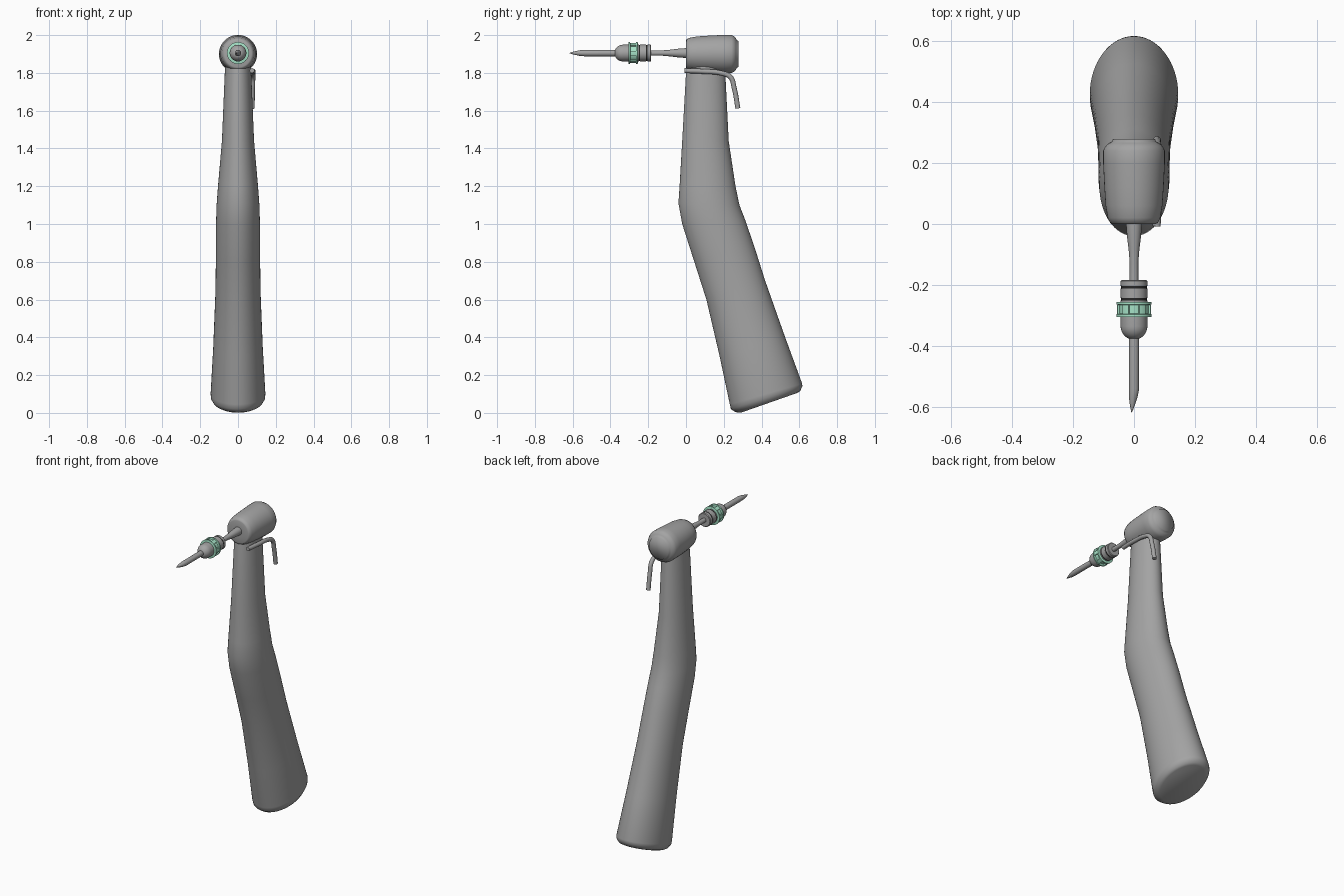
import bpy, bmesh, math
from mathutils import Vector

if "Cube" in bpy.data.objects:
    bpy.data.objects.remove(bpy.data.objects["Cube"])

AXIS_Z = 1.905
STEEL = (0.37, 0.37, 0.37, 1)
GREEN = (0.38, 0.76, 0.57, 1)
BLACK = (0.02, 0.02, 0.02, 1)


def paint(ob, color):
    mat = bpy.data.materials.new(ob.name + "_colour")
    mat.diffuse_color = color
    mat.use_nodes = True
    mat.node_tree.nodes["Principled BSDF"].inputs["Base Color"].default_value = mat.diffuse_color
    ob.data.materials.append(mat)


def finish(name, bm, color=STEEL, angle=35):
    bmesh.ops.recalc_face_normals(bm, faces=bm.faces)
    me = bpy.data.meshes.new(name)
    bm.to_mesh(me)
    bm.free()
    ob = bpy.data.objects.new(name, me)
    bpy.context.collection.objects.link(ob)
    paint(ob, color)
    bpy.ops.object.select_all(action='DESELECT')
    ob.select_set(True)
    bpy.context.view_layer.objects.active = ob
    bpy.ops.object.shade_smooth_by_angle(angle=math.radians(angle))
    return ob


def loft(bm, rings):
    loops = [[bm.verts.new(p) for p in r] for r in rings]
    n = len(loops[0])
    for a, b in zip(loops, loops[1:]):
        for i in range(n):
            j = (i + 1) % n
            bm.faces.new((a[i], a[j], b[j], b[i]))
    bm.faces.new(loops[0])
    bm.faces.new(loops[-1])


def lathe(name, profile, color=STEEL, z=AXIS_Z, sides=48, angle=35):
    """Turned part around a y axis; profile is (y, radius)."""
    bm = bmesh.new()
    turn = [2 * math.pi * i / sides for i in range(sides)]
    loft(bm, [[(r * math.cos(t), y, z + r * math.sin(t)) for t in turn]
              for y, r in profile])
    return finish(name, bm, color, angle)


# Handle: ellipses given by front point, back point and half width
sections = [
    ((0.01, 1.87), (0.20, 1.87), 0.066),
    ((0.00, 1.80), (0.208, 1.80), 0.070),
    ((-0.02, 1.44), (0.226, 1.44), 0.085),
    ((-0.034, 1.20), (0.262, 1.20), 0.106),
    ((-0.04, 1.11), (0.283, 1.10), 0.113),
    ((-0.02, 1.00), (0.312, 1.025), 0.116),
    ((0.044, 0.80), (0.362, 0.88), 0.117),
    ((0.108, 0.60), (0.419, 0.70), 0.119),
    ((0.178, 0.30), (0.525, 0.40), 0.131),
    ((0.232, 0.045), (0.615, 0.155), 0.145),
    ((0.238, 0.020), (0.616, 0.14), 0.143),
    ((0.262, 0.004), (0.604, 0.115), 0.130),
    ((0.29, 0.001), (0.59, 0.106), 0.115),
]
rings = []
for f, b, w in sections:
    front, back = Vector((0, *f)), Vector((0, *b))
    mid, half = (front + back) / 2, (back - front) / 2
    rings.append([mid + half * math.cos(t) + Vector((w * math.sin(t), 0, 0))
                  for t in (2 * math.pi * i / 64 for i in range(64))])
bm = bmesh.new()
loft(bm, rings)
finish("handle", bm, angle=60)

# Head, shaded softly over its ends
lathe("head", [(0.0, 0.030), (0.0, 0.070), (0.003, 0.078), (0.02, 0.086),
               (0.06, 0.093), (0.12, 0.097), (0.20, 0.101), (0.24, 0.101),
               (0.255, 0.094), (0.265, 0.082), (0.270, 0.072), (0.278, 0.069)],
      z=1.9, angle=89)

# Drive shank
lathe("shank", [(0.02, 0.027), (0.0, 0.026), (-0.04, 0.023), (-0.08, 0.018),
                (-0.125, 0.014), (-0.19, 0.014)], sides=32)

# Collar with two dark seals
lathe("rear_collar", [(-0.184, 0.040), (-0.187, 0.044), (-0.203, 0.044),
                      (-0.203, 0.038), (-0.211, 0.038), (-0.211, 0.044),
                      (-0.243, 0.044), (-0.243, 0.038), (-0.250, 0.038),
                      (-0.250, 0.044), (-0.257, 0.044)])
for i, (a, b) in enumerate(((-0.203, -0.211), (-0.243, -0.250))):
    lathe(f"seal_{i + 1}", [(a, 0.042), (b, 0.042)], BLACK)

# Green grip ring: two flanges with blocks between them
lathe("grip_ring", [(-0.255, 0.055), (-0.256, 0.058), (-0.264, 0.058),
                    (-0.266, 0.048), (-0.294, 0.048), (-0.296, 0.058),
                    (-0.304, 0.058), (-0.305, 0.055)], GREEN)
bm = bmesh.new()
for k in range(6):
    turns = [2 * math.pi * (k + s) / 6 for s in (-0.2, -0.1, 0, 0.1, 0.2)]
    pts = [(r * math.cos(t), r * math.sin(t))
           for r, order in ((0.056, turns), (0.045, turns[::-1])) for t in order]
    loft(bm, [[(x, y, AXIS_Z + z) for x, z in pts] for y in (-0.265, -0.295)])
finish("grip_blocks", bm, GREEN)

# Domed front collar
dome = [(-0.335 - 0.044 * math.sin(t), 0.044 * math.cos(t))
        for t in (math.radians(a) for a in range(0, 70, 11))]
lathe("front_collar", [(-0.304, 0.044)] + dome)

# Working tip with an oblique point
tip = lathe("tip", [(-0.36, 0.017), (-0.54, 0.017), (-0.565, 0.0145),
                    (-0.59, 0.009), (-0.61, 0.0035), (-0.617, 0.001)], sides=24)
for v in tip.data.vertices:
    if v.co.y < -0.541:
        v.co.x -= 0.1 * (-0.541 - v.co.y)

# Side spray tube
cu = bpy.data.curves.new("spray_tube", 'CURVE')
cu.dimensions = '3D'
cu.bevel_depth = 0.013
cu.bevel_resolution = 4
cu.use_fill_caps = True
path = [(0.074, -0.008, 1.812), (0.080, 0.09, 1.808), (0.080, 0.19, 1.798),
        (0.079, 0.235, 1.778), (0.077, 0.255, 1.72), (0.075, 0.275, 1.612)]
sp = cu.splines.new('BEZIER')
sp.bezier_points.add(len(path) - 1)
for p, co in zip(sp.bezier_points, path):
    p.co = co
    p.handle_left_type = p.handle_right_type = 'AUTO'
tube = bpy.data.objects.new("spray_tube", cu)
bpy.context.collection.objects.link(tube)
paint(tube, STEEL)
